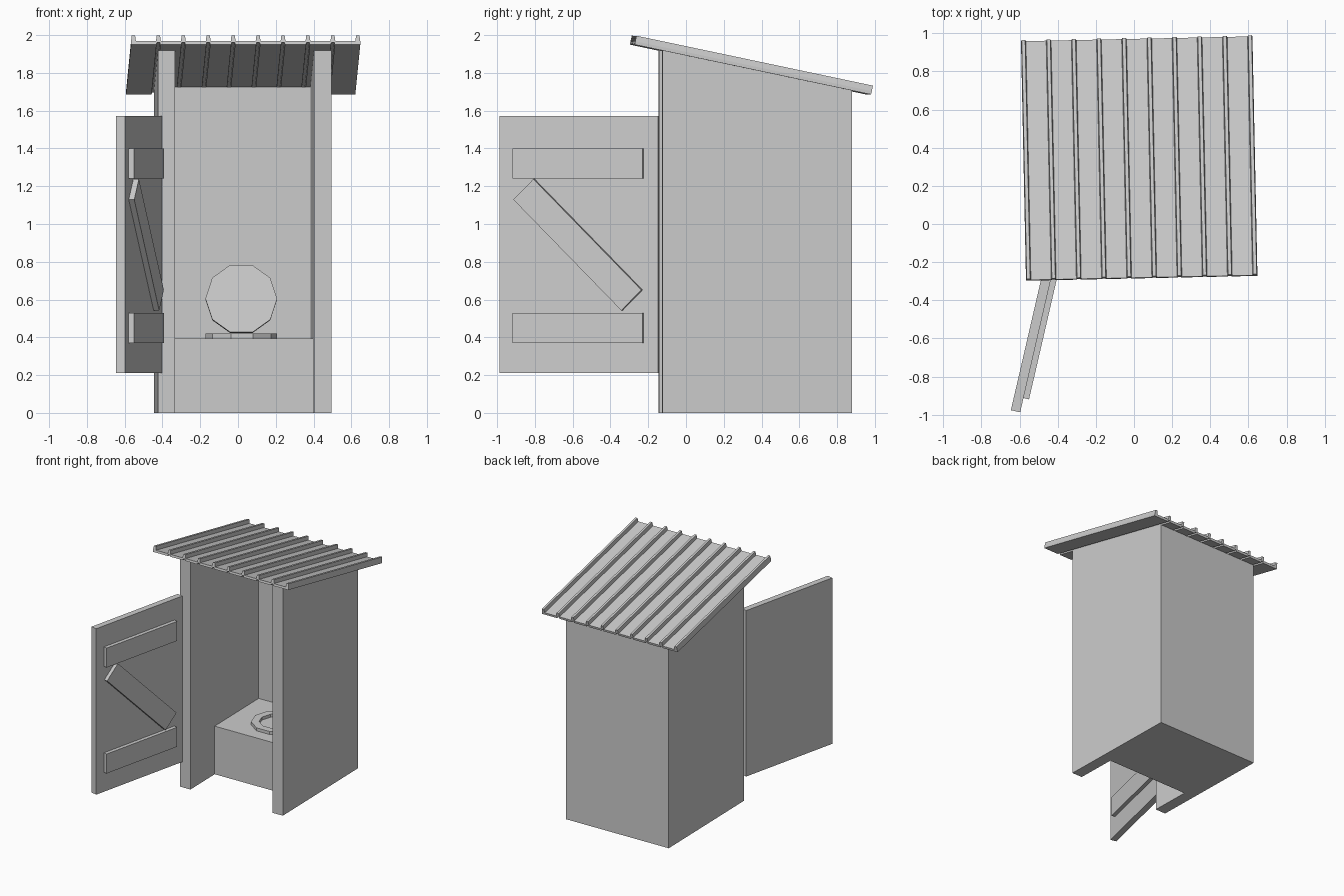
import bpy, bmesh
from math import radians, sin, cos, pi, atan
from mathutils import Matrix, Vector

if "Cube" in bpy.data.objects:
    bpy.data.objects.remove(bpy.data.objects["Cube"])

# whole hut is turned slightly about its own centre
HUT = Matrix.Translation((0.025, 0.36, 0)) @ Matrix.Rotation(radians(1.2), 4, 'Z')
SLOPE = 0.211


def prism(name, rings_lo, rings_hi, mat):
    """Closed solid between two matching outlines."""
    bm = bmesh.new()
    lo = [bm.verts.new(p) for p in rings_lo]
    hi = [bm.verts.new(p) for p in rings_hi]
    bm.faces.new(lo[::-1])
    bm.faces.new(hi)
    n = len(lo)
    for i in range(n):
        bm.faces.new((lo[i], lo[(i + 1) % n], hi[(i + 1) % n], hi[i]))
    bmesh.ops.recalc_face_normals(bm, faces=bm.faces)
    return finish(name, bm, mat)


def finish(name, bm, mat):
    bm.transform(mat)
    me = bpy.data.meshes.new(name)
    bm.to_mesh(me)
    bm.free()
    ob = bpy.data.objects.new(name, me)
    bpy.context.collection.objects.link(ob)
    return ob


def box(name, lo, hi, mat):
    bm = bmesh.new()
    bmesh.ops.create_cube(bm, size=1)
    lo, hi = Vector(lo), Vector(hi)
    size = hi - lo
    return finish(name, bm, mat @ Matrix.Translation((lo + hi) / 2)
                  @ Matrix.Diagonal((*size, 1)))


def under_roof(y):
    return 1.95 - SLOPE * (y + 0.645)


# three walls as one U-shaped plan, cut off along the roof slope
W, T, F, B = 0.46, 0.092, -0.495, 0.51
plan = [(-W, F), (-W + T, F), (-W + T, B - T), (W - T, B - T), (W - T, F),
        (W, F), (W, B), (-W, B)]
prism("walls", [(x, y, 0) for x, y in plan],
      [(x, y, under_roof(y)) for x, y in plan], HUT)

# bench
box("bench", (-W + T, -0.17, 0), (W - T, B - T, 0.395), HUT)

# ten-sided seat ring and its raised lid
R, N = 0.19, 10
circle = [(cos(2 * pi * i / N), sin(2 * pi * i / N)) for i in range(N)]
bm = bmesh.new()
rows = [[bm.verts.new((r * x, r * y, z)) for x, y in circle]
        for r, z in ((R, 0), (R, 0.027), (0.13, 0.027), (0.13, 0))]
for k in range(4):
    a, b = rows[k], rows[(k + 1) % 4]
    for i in range(N):
        j = (i + 1) % N
        bm.faces.new((a[i], a[j], b[j], b[i]))
bmesh.ops.recalc_face_normals(bm, faces=bm.faces)
finish("seat_ring", bm, HUT @ Matrix.Translation((-0.005, 0.115, 0.393)))

lid_mat = (HUT @ Matrix.Translation((0, 0.36, 0.605))
           @ Matrix.Rotation(radians(90 - 10), 4, 'X'))
prism("seat_lid", [(R * x, R * y, -0.025) for x, y in circle],
      [(R * x, R * y, 0) for x, y in circle], lid_mat)

# ribbed roof sheet: one profile with ten folded ribs
RIBS, STEP, H = 10, 0.132, 0.048
upper, lower = [], []
for i in range(RIBS):
    c = (i - (RIBS - 1) / 2) * STEP
    upper += [(c - 0.013, 0.018), (c - 0.009, H), (c + 0.009, H), (c + 0.013, 0.018)]
    if 0 < i < RIBS - 1:
        lower += [(c - 0.010, 0), (c - 0.008, 0.012), (c + 0.008, 0.012), (c + 0.010, 0)]
end = (RIBS - 1) / 2 * STEP + 0.013
profile = [(-end, 0)] + lower + [(end, 0)] + upper[::-1]
roof_mat = (HUT @ Matrix.Translation((0.002, -0.645, under_roof(-0.645)))
            @ Matrix.Rotation(-atan(SLOPE), 4, 'X'))
prism("roof_sheet", [(x, 0, z) for x, z in profile],
      [(x, 1.28, z) for x, z in profile], roof_mat)

# open door: local x runs from the hinge outwards, local y is the outer face
d, n = Vector((-0.225, -0.974, 0)), Vector((-0.974, 0.225, 0))
DOOR = Matrix((( d.x, n.x, 0, -0.403), (d.y, n.y, 0, -0.148),
               (0, 0, -1, 0), (0, 0, 0, 1)))
DOOR = DOOR @ Matrix.Diagonal((1, 1, -1, 1))
door_parts = [box("door_panel", (0, 0, 0.21), (0.862, 0.05, 1.573), DOOR)]
for name, z in (("upper_batten", 1.24), ("lower_batten", 0.37)):
    door_parts.append(box(name, (0.078, -0.03, z), (0.785, 0, z + 0.16), DOOR))
brace = DOOR @ Matrix.Translation((0.432, 0, 0.89)) @ Matrix.Rotation(radians(-45), 4, 'Y')
door_parts.append(box("diagonal_brace", (-0.415, -0.03, -0.077), (0.415, 0, 0.077), brace))

# the door frame is mirrored, so restore outward normals
for ob in door_parts:
    bm = bmesh.new()
    bm.from_mesh(ob.data)
    bmesh.ops.recalc_face_normals(bm, faces=bm.faces)
    bm.to_mesh(ob.data)
    bm.free()
